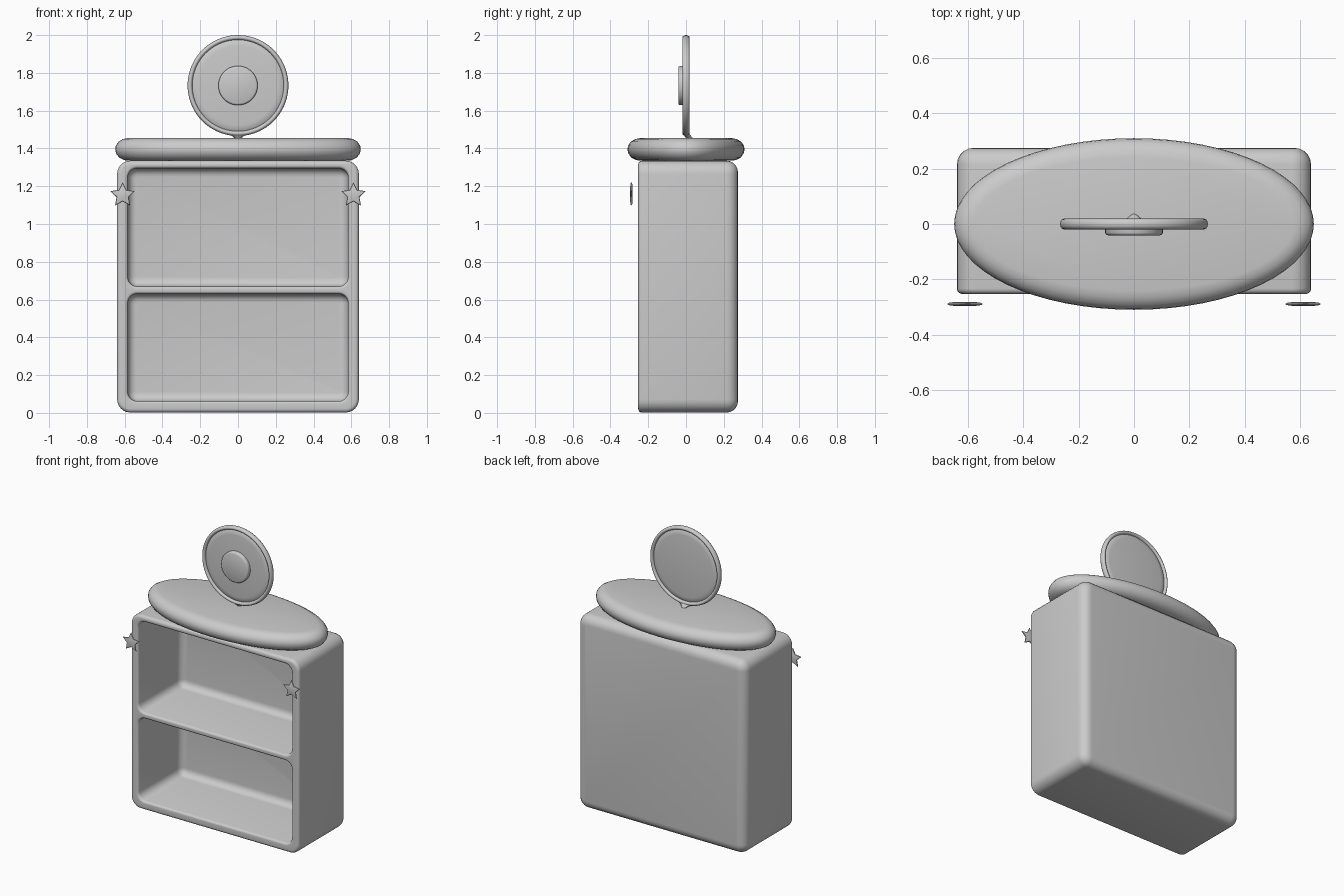
import bpy, bmesh, math
from mathutils import Matrix, Vector

cube = bpy.data.objects.get("Cube")
if cube:
    bpy.data.objects.remove(cube)

grey = bpy.data.materials.new("light grey")
grey.use_nodes = True
grey.diffuse_color = (0.6, 0.6, 0.6, 1)
grey.node_tree.nodes["Principled BSDF"].inputs["Base Color"].default_value = (0.6, 0.6, 0.6, 1)


def finish(bm, name, angle=50):
    bmesh.ops.recalc_face_normals(bm, faces=bm.faces[:])
    mesh = bpy.data.meshes.new(name)
    bm.to_mesh(mesh)
    bm.free()
    mesh.materials.append(grey)
    obj = bpy.data.objects.new(name, mesh)
    bpy.context.collection.objects.link(obj)
    bpy.ops.object.select_all(action="DESELECT")
    obj.select_set(True)
    bpy.context.view_layer.objects.active = obj
    bpy.ops.object.shade_smooth_by_angle(angle=math.radians(angle))
    return obj


def loft(bm, rings):
    """Skin a list of point loops; returns the vertex loops."""
    loops = [[bm.verts.new(p) for p in ring] for ring in rings]
    for a, b in zip(loops, loops[1:]):
        n = len(a)
        for i in range(n):
            j = (i + 1) % n
            bm.faces.new((a[i], a[j], b[j], b[i]))
    return loops


def rounded_rect(half_x, z0, z1, y, inset, radius, steps=6):
    r = max(radius - inset, 0.012)
    hx, lo, hi = half_x - inset - r, z0 + inset + r, z1 - inset - r
    points = []
    for k, (cx, cz) in enumerate([(hx, hi), (-hx, hi), (-hx, lo), (hx, lo)]):
        for s in range(steps + 1):
            a = math.pi / 2 * (k + s / steps)
            points.append((cx + r * math.cos(a), y, cz + r * math.sin(a)))
    return points


def quarter(r, steps=5):
    """Inset and depth pairs of a rounded edge, from cap to wall."""
    angles = [math.pi / 2 * s / steps for s in range(steps + 1)]
    return [(r * (1 - math.sin(a)), r * (1 - math.cos(a))) for a in angles]


def disc(name, profile, rx, ry, matrix, segments=64):
    """Capped elliptical disc from (height, inset) pairs."""
    bm = bmesh.new()
    rings = []
    for h, inset in profile:
        rings.append([matrix @ Vector(((rx - inset) * math.cos(t), (ry - inset) * math.sin(t), h))
                      for t in (2 * math.pi * i / segments for i in range(segments))])
    loops = loft(bm, rings)
    bm.faces.new(loops[0])
    bm.faces.new(loops[-1])
    return finish(bm, name)


# Cabinet: rounded shell and two hollow bays joined by the front frame
FRONT, BACK = -0.253, 0.275
bm = bmesh.new()
shell = [rounded_rect(0.64, 0.002, 1.335, BACK - d, i, 0.07) for i, d in quarter(0.06)]
shell += [rounded_rect(0.64, 0.002, 1.335, FRONT + d, i, 0.07) for i, d in reversed(quarter(0.02))]
loops = loft(bm, shell)
bm.faces.new(loops[0])
rims = [loops[-1]]
for z0, z1 in [(0.062, 0.63), (0.67, 1.295)]:
    bay = [rounded_rect(0.583, z0, z1, 0.215 - d, i, 0.05) for i, d in quarter(0.045)]
    bay += [rounded_rect(0.583, z0, z1, FRONT + 0.015 - math.sqrt(0.015**2 - (0.015 - f)**2), -f, 0.05)
            for f in (0, 0.003, 0.007, 0.011, 0.015)]
    loops = loft(bm, bay)
    bm.faces.new(loops[0])
    rims.append(loops[-1])
edges = [bm.edges.get((r[i - 1], r[i])) for r in rims for i in range(len(r))]
bmesh.ops.triangle_fill(bm, use_beauty=True, edges=edges)
finish(bm, "cabinet")

# Oval counter top
disc("counter_top", [(1.335, 0.065), (1.339, 0.045), (1.352, 0.02), (1.375, 0.004), (1.395, 0),
                     (1.415, 0.003), (1.436, 0.018), (1.45, 0.042), (1.455, 0.07)],
     0.65, 0.31, Matrix())

# Round mirror: glass, raised centre and rim, facing the front
facing = Matrix.Translation((0, 0, 1.733)) @ Matrix.Rotation(math.pi / 2, 4, "X")
disc("mirror_panel", [(-0.014, 0.04), (-0.011, 0.018), (-0.004, 0.006), (0.004, 0.006),
                      (0.011, 0.018), (0.014, 0.04)], 0.25, 0.25, facing)
disc("mirror_centre", [(0.01, 0), (0.032, 0), (0.038, 0.003), (0.041, 0.01)], 0.104, 0.104, facing)
bm = bmesh.new()
rim = []
for i in range(72):
    t = 2 * math.pi * i / 72
    rim.append([facing @ Vector(((0.254 + 0.013 * math.cos(a)) * math.cos(t),
                                 (0.254 + 0.013 * math.cos(a)) * math.sin(t),
                                 0.019 * math.sin(a)))
                for a in (2 * math.pi * k / 12 for k in range(12))])
loft(bm, rim + rim[:1])
bmesh.ops.remove_doubles(bm, verts=bm.verts[:], dist=0.0001)
finish(bm, "mirror_rim")

# Flared neck leaning back into the counter
bm = bmesh.new()
neck = []
for z, y, rx, ry in [(1.445, 0.022, 0.01, 0.016), (1.455, 0.018, 0.018, 0.018),
                     (1.465, 0.01, 0.03, 0.017), (1.475, 0.003, 0.055, 0.016), (1.488, 0, 0.07, 0.012)]:
    neck.append([(rx * math.cos(t), y + ry * math.sin(t), z)
                 for t in (2 * math.pi * k / 24 for k in range(24))])
loops = loft(bm, neck)
bm.faces.new(loops[0])
bm.faces.new(loops[-1])
finish(bm, "mirror_neck")

# Puffy star ornaments floating before the frame posts
for name, side in (("left_star", 1), ("right_star", -1)):
    bm = bmesh.new()
    outline = []
    for k in range(10):
        r = 0.034 if k % 2 else 0.068
        a = math.pi / 2 + k * math.pi / 5
        outline.append((r * math.cos(a), r * math.sin(a)))
    cx, cz = side * 0.611, 1.153
    rings = [[(cx + s * x, y, cz + s * z) for x, z in outline]
             for y, s in ((-0.296, 0.6), (-0.293, 0.92), (-0.289, 1), (-0.285, 0.92), (-0.282, 0.6))]
    loops = loft(bm, rings)
    bm.faces.new(loops[0])
    bm.faces.new(loops[-1])
    finish(bm, name, 40)
